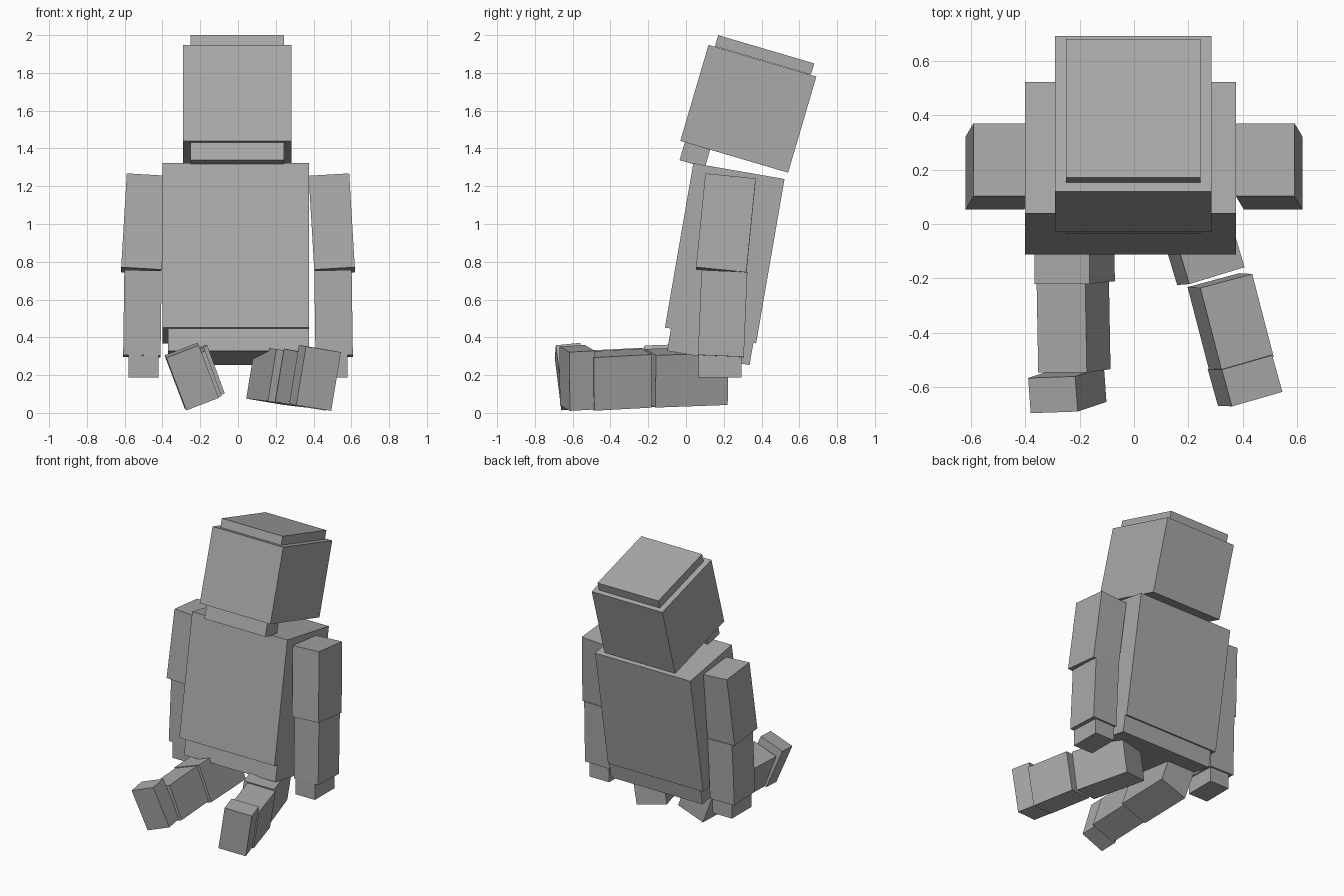
import bpy
from math import radians

cube = bpy.data.objects.get("Cube")
if cube:
    bpy.data.objects.remove(cube, do_unlink=True)

GREY = (0.4, 0.4, 0.4, 1)
mat = bpy.data.materials.new("plain grey")
mat.use_nodes = True
mat.diffuse_color = GREY
bsdf = mat.node_tree.nodes["Principled BSDF"]
bsdf.inputs["Base Color"].default_value = GREY


def box(name, centre, size, rot=(0, 0, 0)):
    """Flat-sided block given by centre, size and rotation in degrees."""
    bpy.ops.mesh.primitive_cube_add(size=1, location=centre,
                                    rotation=[radians(a) for a in rot])
    ob = bpy.context.object
    ob.name = name
    ob.scale = size
    ob.data.materials.append(mat)
    return ob


# Head, leaning back, with its raised crown and chin block
HEAD_TILT = (-16.4, 0, 0)
box("head", (-0.003, 0.33, 1.61), (0.575, 0.595, 0.53), HEAD_TILT)
box("crown", (-0.003, 0.416, 1.895), (0.495, 0.53, 0.062), HEAD_TILT)
box("chin", (-0.003, 0.05, 1.376), (0.495, 0.14, 0.12), HEAD_TILT)

# Leaning trunk and the smaller hip block below it
TRUNK_TILT = (-9.8, 0, 0)
box("torso", (-0.0125, 0.205, 0.845), (0.775, 0.49, 0.883), TRUNK_TILT)
box("pelvis", (0.003, 0.13, 0.36), (0.745, 0.443, 0.14), TRUNK_TILT)

# Arms
for side, s in (("left", 1), ("right", -1)):
    box(side + "_upper_arm", (s * 0.497, 0.211, 1.0),
        (0.215, 0.268, 0.5), (-5.7, -3.4 * s, 0))
    box(side + "_forearm", (s * 0.506, 0.194, 0.525),
        (0.198, 0.243, 0.45), (-2.4, -0.8 * s, 0))
    box(side + "_hand", (s * 0.5, 0.18, 0.255), (0.158, 0.225, 0.135))

# Left leg, stretched forward and turned outward
box("left_thigh", (0.225, 0.0, 0.19), (0.215, 0.4, 0.28), (2, 9, 17))
box("left_shin", (0.355, -0.36, 0.176), (0.2, 0.315, 0.285), (3, 9, 15))
box("left_foot", (0.408, -0.575, 0.185), (0.195, 0.14, 0.315), (3, 9, 16))

# Right leg, stretched straight forward and rolled over
box("right_thigh", (-0.22, -0.01, 0.2), (0.215, 0.41, 0.27), (2, -20, 0))
box("right_shin", (-0.222, -0.375, 0.185), (0.19, 0.33, 0.255), (3, -20, 0))
box("right_foot", (-0.245, -0.61, 0.192), (0.185, 0.13, 0.3), (6, -21, 2))
